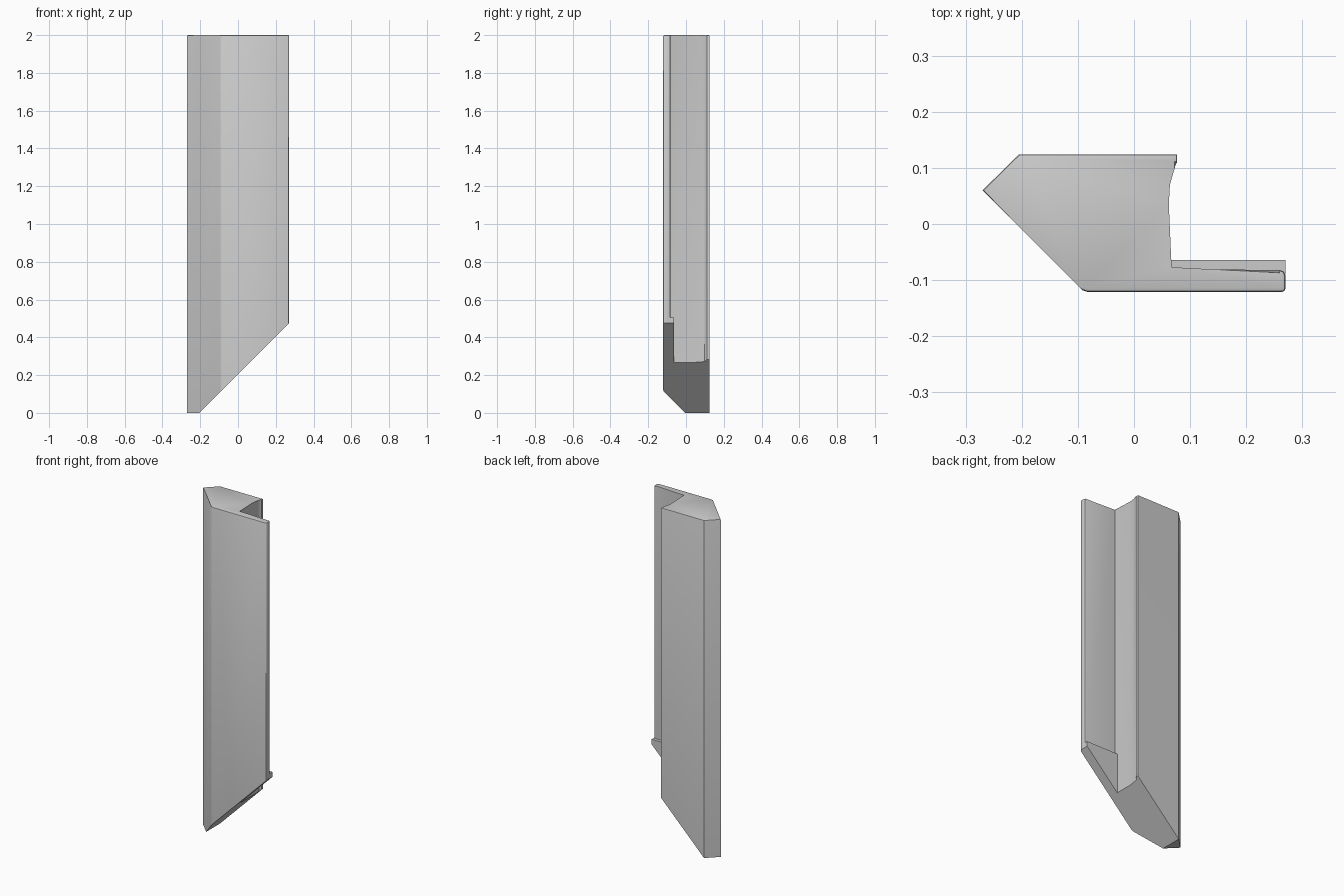
import bpy, bmesh

if "Cube" in bpy.data.objects:
    bpy.data.objects.remove(bpy.data.objects["Cube"])

CUT_X = -0.205          # the 45 degree mitre starts here at z = 0
H = 2.0

grey = bpy.data.materials.new("plain grey")
grey.diffuse_color = (0.6, 0.6, 0.6, 1)
grey.use_nodes = True
grey.node_tree.nodes["Principled BSDF"].inputs["Base Color"].default_value = grey.diffuse_color


def mitre(x):
    return max(0.0, x - CUT_X)


def finish(name, bm):
    bmesh.ops.recalc_face_normals(bm, faces=bm.faces)
    me = bpy.data.meshes.new(name)
    bm.to_mesh(me)
    bm.free()
    me.materials.append(grey)
    ob = bpy.data.objects.new(name, me)
    bpy.context.collection.objects.link(ob)
    return ob


# Moulding cross-section, counter-clockwise from the left tip
profile = [(-0.27, 0.06), (CUT_X, -0.005), (-0.097, -0.113), (-0.092, -0.118),
           (-0.083, -0.121), (0.264, -0.121), (0.268, -0.119), (0.27, -0.115),
           (0.27, -0.092), (0.267, -0.085), (0.26, -0.082), (0.062, -0.082),
           (0.062, 0.035), (0.064, 0.07), (0.067, 0.099), (0.077, 0.11),
           (0.077, 0.124), (CUT_X, 0.124)]

# Main moulding with mitred lower end and a softened top rim
bm = bmesh.new()
low = [bm.verts.new((x, y, mitre(x))) for x, y in profile]
top = [bm.verts.new((x, y, H)) for x, y in profile]
n = len(profile)
for i in range(n):
    j = (i + 1) % n
    bm.faces.new((low[i], low[j], top[j], top[i]))
cap = bm.faces.new(top)
bm.faces.new((low[0], low[-1], low[1]))
bm.faces.new(low[:0:-1])
bmesh.ops.bevel(bm, geom=list(cap.edges), offset=0.005, segments=2,
                affect='EDGES', profile=0.5, clamp_overlap=True)
moulding = finish("moulding", bm)
bpy.context.view_layer.objects.active = moulding
moulding.select_set(True)
bpy.ops.object.shade_smooth_by_angle(angle=0.6)

# Wedge-shaped stop lip behind the thin flange
bm = bmesh.new()
side = [(0.062, mitre(0.062)), (0.27, mitre(0.27)), (0.27, 0.505), (0.062, 0.505)]
a = [bm.verts.new((x, -0.09, z)) for x, z in side]
b = [bm.verts.new((x, -0.064, z)) for x, z in side]
bm.faces.new(a)
bm.faces.new(b[::-1])
for i in range(4):
    j = (i + 1) % 4
    bm.faces.new((a[i], b[i], b[j], a[j]))
finish("stop_lip", bm)
